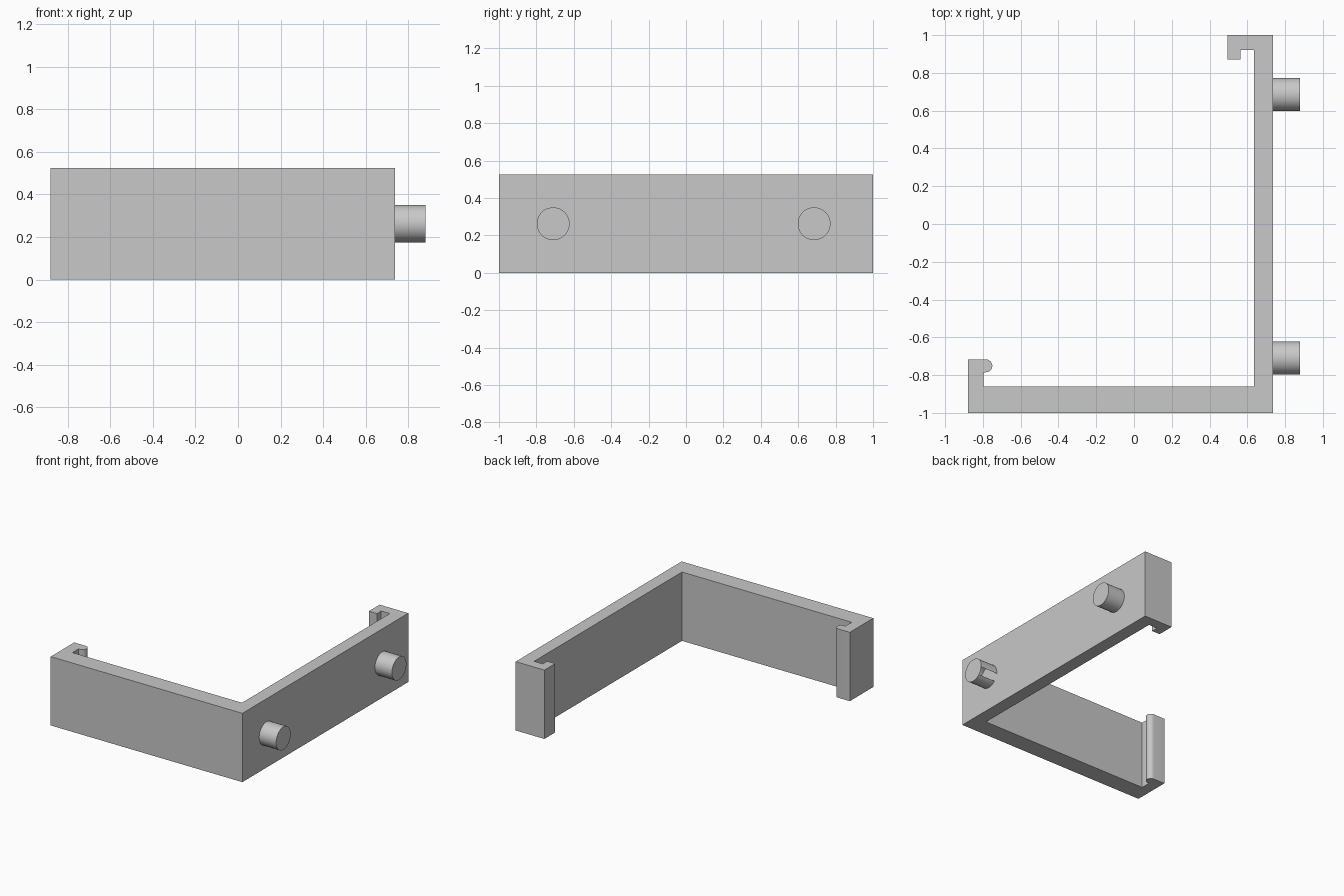
import bpy
import bmesh
from math import cos, sin, pi, radians, atan2, degrees

HEIGHT = 0.525

cube = bpy.data.objects.get("Cube")
if cube:
    bpy.data.objects.remove(cube, do_unlink=True)

grey = bpy.data.materials.new("light grey plastic")
grey.use_nodes = True
grey.diffuse_color = (0.58, 0.58, 0.58, 1)
grey.node_tree.nodes["Principled BSDF"].inputs["Base Color"].default_value = grey.diffuse_color


def finish(name, bm):
    """Turn a bmesh into a grey object with smooth curves and sharp edges."""
    mesh = bpy.data.meshes.new(name)
    bm.to_mesh(mesh)
    bm.free()
    mesh.materials.append(grey)
    obj = bpy.data.objects.new(name, mesh)
    bpy.context.collection.objects.link(obj)
    bpy.ops.object.select_all(action="DESELECT")
    obj.select_set(True)
    bpy.context.view_layer.objects.active = obj
    bpy.ops.object.shade_smooth_by_angle(angle=radians(35))
    return obj


# Corner bracket: plan outline with a snap bead on one end and a hook on the other
bead_x, bead_y, bead_r = -0.784, -0.751, 0.034
bead = [(bead_x + bead_r * cos(a), bead_y + bead_r * sin(a))
        for a in (-pi / 2 + pi * i / 12 for i in range(13))]
outline = [(-0.88, -1), (0.737, -1), (0.737, 1), (0.495, 1), (0.495, 0.87),
           (0.563, 0.87), (0.563, 0.922), (0.636, 0.922), (0.636, -0.86),
           (-0.796, -0.86), (-0.796, bead_y - bead_r)] + bead + [(-0.88, bead_y + bead_r)]
bm = bmesh.new()
base = bm.faces.new([bm.verts.new((x, y, 0)) for x, y in outline])
top = bmesh.ops.extrude_face_region(bm, geom=[base])["geom"]
bmesh.ops.translate(bm, vec=(0, 0, HEIGHT),
                    verts=[v for v in top if isinstance(v, bmesh.types.BMVert)])
bmesh.ops.recalc_face_normals(bm, faces=bm.faces)
finish("corner_bracket", bm)


# Round pegs on the outer side wall
def peg(name, y, slotted=False):
    bm = bmesh.new()
    bmesh.ops.create_cone(bm, cap_ends=True, segments=48,
                          radius1=0.0875, radius2=0.0875, depth=0.143)
    for v in bm.verts:
        v.co = (v.co.z, v.co.x, v.co.y)
    if slotted:
        # narrow opening along the lower rear of the side
        gap = [f for f in bm.faces if len(f.verts) == 4 and
               -45 < degrees(atan2(f.calc_center_median().z, f.calc_center_median().y)) < -10]
        bmesh.ops.delete(bm, geom=gap, context="FACES")
    bmesh.ops.translate(bm, vec=(0.8085, y, HEIGHT / 2), verts=bm.verts)
    finish(name, bm)


peg("rear_peg", 0.685)
peg("front_peg", -0.71, slotted=True)
